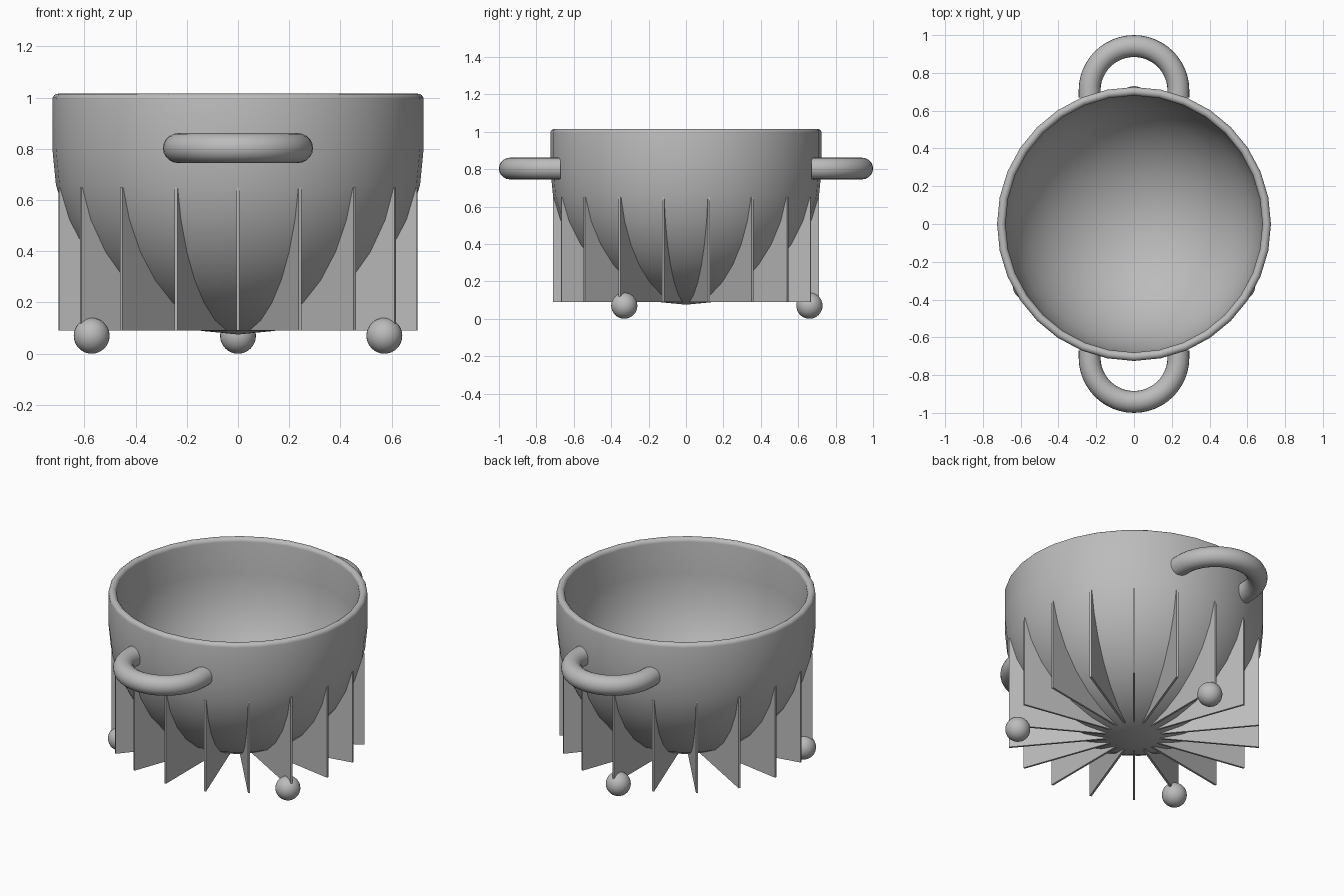
import bpy
import bmesh
from math import sin, cos, pi, radians
from mathutils import Matrix

if "Cube" in bpy.data.objects:
    bpy.data.objects.remove(bpy.data.objects["Cube"])

CENTRE_Z = 0.8      # centre of the hemispherical base
OUTER, INNER = 0.725, 0.68
RINGS, SIDES = 8, 32
RIM_Z = 0.993

metal = bpy.data.materials.new("grey metal")
metal.use_nodes = True
grey = (0.5, 0.5, 0.5, 1)
metal.diffuse_color = grey
metal.node_tree.nodes["Principled BSDF"].inputs["Base Color"].default_value = grey


def finish(name, bm, smooth=True):
    bmesh.ops.recalc_face_normals(bm, faces=bm.faces)
    mesh = bpy.data.meshes.new(name)
    bm.to_mesh(mesh)
    bm.free()
    mesh.materials.append(metal)
    obj = bpy.data.objects.new(name, mesh)
    bpy.context.collection.objects.link(obj)
    if smooth:
        bpy.ops.object.select_all(action="DESELECT")
        obj.select_set(True)
        bpy.context.view_layer.objects.active = obj
        bpy.ops.object.shade_smooth_by_angle(angle=radians(35))
    return obj


def bowl_arc(radius):
    """Quarter circle in (r, z), from the bottom pole up to the side wall."""
    steps = [i * pi / 2 / RINGS for i in range(RINGS + 1)]
    return [(radius * sin(a), CENTRE_Z - radius * cos(a)) for a in steps]


# Bowl: double wall with a rounded rim, turned around z
rim_r, rim_t = (OUTER + INNER) / 2, (OUTER - INNER) / 2
rim = [(rim_r + rim_t * cos(i * pi / 8), RIM_Z + rim_t * sin(i * pi / 8))
       for i in range(9)]
profile = bowl_arc(OUTER) + rim + bowl_arc(INNER)[::-1]
bm = bmesh.new()
verts = [bm.verts.new((r, 0, z)) for r, z in profile]
edges = [bm.edges.new(pair) for pair in zip(verts, verts[1:])]
bmesh.ops.spin(bm, geom=verts + edges, cent=(0, 0, 0), axis=(0, 0, 1),
               angle=2 * pi, steps=SIDES, use_merge=True)
bmesh.ops.remove_doubles(bm, verts=bm.verts, dist=0.0005)
finish("bowl", bm)

# Radial fins: thin plates whose inner edge follows the bowl wall
FIN_COUNT, FIN_R, FIN_TOP, FIN_BASE, FIN_T = 18, 0.71, 0.65, 0.09, 0.012
outline = [(r, z) for r, z in bowl_arc(0.7) if z < FIN_TOP]
outline += [(0.685, FIN_TOP), (FIN_R, FIN_TOP), (FIN_R, FIN_BASE), (0, FIN_BASE)]
for i in range(FIN_COUNT):
    bm = bmesh.new()
    face = bm.faces.new([bm.verts.new((r, -FIN_T / 2, z)) for r, z in outline])
    side = bmesh.ops.extrude_face_region(bm, geom=[face])["geom"]
    moved = [v for v in side if isinstance(v, bmesh.types.BMVert)]
    bmesh.ops.translate(bm, verts=moved, vec=(0, FIN_T, 0))
    turn = Matrix.Rotation(-pi / 2 + i * 2 * pi / FIN_COUNT, 4, "Z")
    bmesh.ops.transform(bm, matrix=turn, verts=bm.verts)
    finish(f"fin_{i + 1}", bm, smooth=False)

# Handles: half rings with short straight ends set into the wall
HANDLE_R, TUBE_R, HANDLE_Y, HANDLE_Z = 0.235, 0.058, 0.707, 0.803
for name, side in (("front_handle", -1), ("back_handle", 1)):
    bm = bmesh.new()
    path = [(HANDLE_R, 0.67, 0)]
    for i in range(25):
        a = i * pi / 24
        path.append((HANDLE_R * cos(a), HANDLE_Y + HANDLE_R * sin(a), a))
    path.append((-HANDLE_R, 0.67, pi))
    loops = []
    for x, y, a in path:
        loop = []
        for j in range(20):
            t = j * 2 * pi / 20
            out = TUBE_R * cos(t)
            loop.append(bm.verts.new((x + out * cos(a), side * (y + out * sin(a)),
                                      HANDLE_Z + TUBE_R * sin(t))))
        loops.append(loop)
    for low, high in zip(loops, loops[1:]):
        for j in range(20):
            k = (j + 1) % 20
            bm.faces.new((low[j], low[k], high[k], high[j]))
    bm.faces.new(loops[0])
    bm.faces.new(loops[-1])
    finish(name, bm)

# Three ball feet under the fin tips
FOOT_R, FOOT_RING = 0.07, 0.66
for name, angle in (("back_foot", 90), ("right_foot", 210), ("left_foot", 330)):
    a = radians(angle)
    bm = bmesh.new()
    place = Matrix.Translation((FOOT_RING * cos(a), FOOT_RING * sin(a), FOOT_R))
    bmesh.ops.create_uvsphere(bm, u_segments=32, v_segments=16, radius=FOOT_R,
                              matrix=place)
    finish(name, bm)
